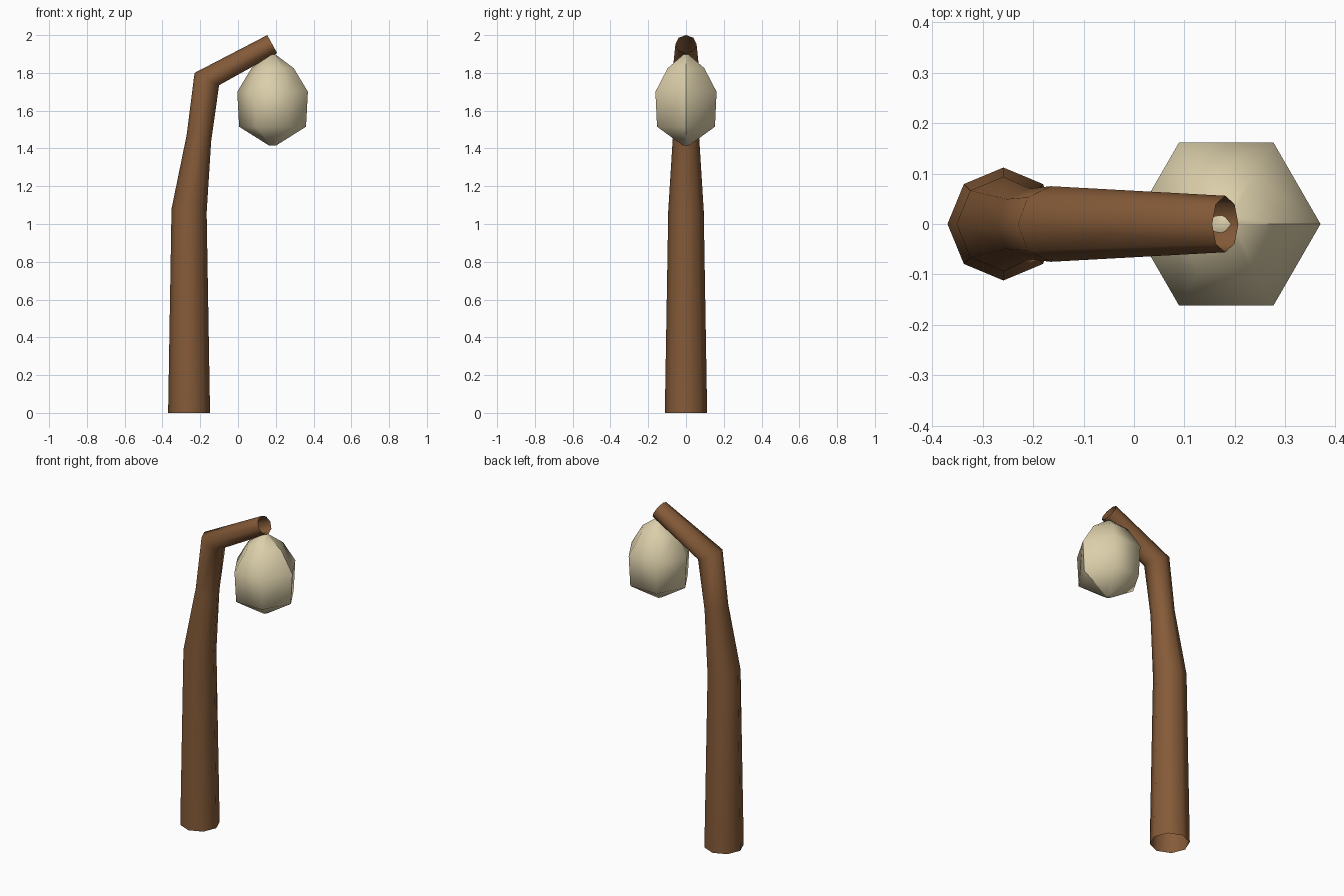
import bpy, bmesh, math

cube = bpy.data.objects.get("Cube")
if cube:
    bpy.data.objects.remove(cube, do_unlink=True)


def make_material(name, color):
    mat = bpy.data.materials.new(name)
    mat.use_nodes = True
    mat.diffuse_color = (*color, 1)
    mat.node_tree.nodes["Principled BSDF"].inputs["Base Color"].default_value = (*color, 1)
    return mat


def loft(name, rings, sides, mat, capped=False, seam=False):
    """Skin rings given as (left point, right point, half depth) in the xz plane."""
    bm = bmesh.new()
    loops = []
    for (x0, z0), (x1, z1), depth in rings:
        loop = []
        for i in range(sides):
            a = math.tau * i / sides
            t = (1 + math.cos(a)) / 2
            loop.append(bm.verts.new((x0 + (x1 - x0) * t,
                                      depth * math.sin(a),
                                      z0 + (z1 - z0) * t)))
        loops.append(loop)
    for low, high in zip(loops, loops[1:]):
        for i in range(sides):
            j = (i + 1) % sides
            bm.faces.new((low[i], low[j], high[j], high[i]))
        if seam:
            bm.edges.get((low[0], high[0])).smooth = False
    if capped:
        bm.faces.new(loops[0][::-1])
        bm.faces.new(loops[-1])
    for face in bm.faces:
        face.smooth = True
    mesh = bpy.data.meshes.new(name)
    bm.to_mesh(mesh)
    bm.free()
    mesh.materials.append(mat)
    obj = bpy.data.objects.new(name, mesh)
    bpy.context.collection.objects.link(obj)
    return obj


wood = make_material("brown wood", (0.235, 0.104, 0.040))
cream = make_material("cream", (0.71, 0.62, 0.40))

# Bent hollow post, open at both ends
loft("post", [
    ((-0.37, 0), (-0.148, 0), 0.112),
    ((-0.352, 1.08), (-0.166, 1.06), 0.094),
    ((-0.272, 1.47), (-0.142, 1.44), 0.070),
    ((-0.23, 1.80), (-0.10, 1.735), 0.075),
    ((0.155, 2.0), (0.207, 1.905), 0.056),
], 8, wood)

# Hanging six-sided lantern
center = 0.183
profile = [(0.018, 1.415), (0.177, 1.515), (0.187, 1.70), (0.112, 1.825), (0.016, 1.897)]
loft("lantern", [((center - r, z), (center + r, z), r) for r, z in profile],
     6, cream, capped=True, seam=True)
